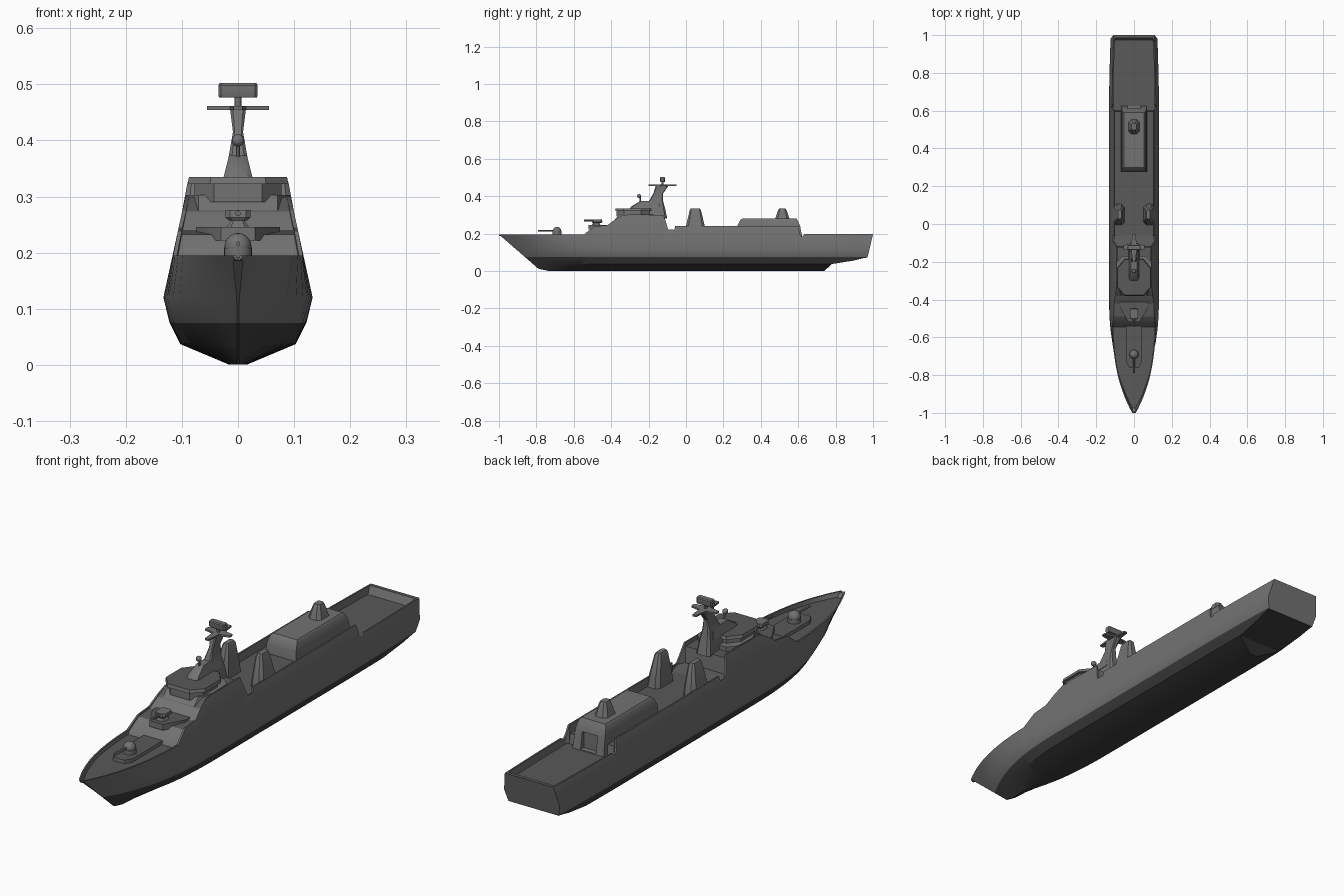
import bpy, bmesh, math
from math import cos, sin, pi

if "Cube" in bpy.data.objects:
    bpy.data.objects.remove(bpy.data.objects["Cube"])


def paint(name, v):
    m = bpy.data.materials.new(name)
    m.diffuse_color = (v, v, v, 1)
    m.use_nodes = True
    m.node_tree.nodes["Principled BSDF"].inputs["Base Color"].default_value = m.diffuse_color
    return m


GREY, DECK, BOTTOM = paint("ship_grey", .17), paint("deck_grey", .1), paint("bottom_black", .045)


def make(name, bm):
    bmesh.ops.remove_doubles(bm, verts=bm.verts, dist=0.00005)
    bmesh.ops.recalc_face_normals(bm, faces=bm.faces)
    me = bpy.data.meshes.new(name)
    bm.to_mesh(me)
    bm.free()
    ob = bpy.data.objects.new(name, me)
    me.materials.append(GREY)
    bpy.context.collection.objects.link(ob)
    return ob


def loft(name, rings):
    """Skin closed rings of equal point count and cap both ends."""
    bm = bmesh.new()
    vs = [[bm.verts.new(p) for p in r] for r in rings]
    n = len(vs[0])
    for a, b in zip(vs, vs[1:]):
        for i in range(n):
            j = (i + 1) % n
            bm.faces.new((a[i], a[j], b[j], b[i]))
    bm.faces.new(vs[0])
    bm.faces.new(vs[-1])
    return make(name, bm)


def sym(half):
    """Mirror a half outline in x into a closed outline."""
    return half + [(-x, *r) for x, *r in reversed(half)]


def chamfered(levels, cx=0, c=0.35):
    """Octagonal rings from (z, y centre, half x, half y)."""
    rings = []
    for z, yc, hx, hy in levels:
        k = c * min(hx, hy)
        half = [(hx - k, -hy), (hx, -hy + k), (hx, hy - k), (hx - k, hy)]
        rings.append([(cx + x, yc + y, z) for x, y in sym(half)])
    return rings


def prism(name, half, z0, z1, grow=1.0):
    """Mirrored plan outline extruded upward."""
    o = sym(half)
    yc = sum(p[1] for p in o) / len(o)
    top = [(x * grow, yc + (y - yc) * grow, z1) for x, y in o]
    return loft(name, [[(x, y, z0) for x, y in o], top])


def rod(name, a, b, r, n=12, axis='z'):
    def p(t, i):
        u, v = r * cos(2 * pi * i / n), r * sin(2 * pi * i / n)
        return (t[0] + u, t[1], t[2] + v) if axis == 'y' else (t[0] + u, t[1] + v, t[2])
    return loft(name, [[p(a, i) for i in range(n)], [p(b, i) for i in range(n)]])


def ball(name, c, r):
    bm = bmesh.new()
    bmesh.ops.create_uvsphere(bm, u_segments=16, v_segments=10, radius=r)
    bmesh.ops.translate(bm, verts=bm.verts, vec=c)
    return make(name, bm)


def interp(pts, v):
    for (a, fa), (b, fb) in zip(pts, pts[1:]):
        if v <= b:
            return fa + (fb - fa) * max(0, (v - a) / (b - a))
    return pts[-1][1]


# Hull with flush superstructure sides: half breadth from section and plan taper
SECTION = [(0, 0.015), (0.037, 0.103), (0.075, 0.122), (0.12, 0.133), (0.34, 0.085)]


def breadth(y, z):
    u = (y + 1 - (0.195 - z) * 1.15) / 0.6 + 0.3 * max(0, min(z, 0.195) - 0.1)
    bow = 1 - (1 - min(max(u, 0), 1)) ** 3
    stern = 1 - 0.07 * max(0, (y - 0.5) / 0.5) ** 2
    return max(0.002, interp(SECTION, z) * bow * stern)


def hull_ring(y, top, deck):
    k = max(0.195 - (y + 1) / 1.15, interp([(0.74, 0.001), (0.78, 0.037), (1, 0.072)], y))
    k = min(k, 0.187)
    half = [(breadth(y, max(z, k)), max(z, k)) for z in (0, 0.037, 0.075, 0.12)]
    half.append((breadth(y, top), top))
    d = max(deck, k + 0.003)
    inner = max(0.002, breadth(y, top) - 0.007)
    half += [(inner, top), (max(0.001, min(inner, breadth(y, d) - 0.004)), d)]
    slant = 0.03 if y > 0.95 else 0
    return [(x, y - slant * max(0, 0.195 - z) / 0.125, z) for x, z in sym(half)]


stations = [(y, 0.195, 0.178) for y in
            (-1, -.99, -.975, -.95, -.914, -.89, -.862, -.84, -.818, -.79, -.74, -.68, -.62, -.57)]
stations += [
    (-.545, .195, .178), (-.54, .2, .19), (-.49, .238, .232), (-.42, .245, .24),
    (-.38, .275, .273), (-.335, .3, .299), (-.2, .3, .299), (-.198, .3, .285),
    (-.122, .3, .285), (-.12, .3, .22), (-.095, .222, .218), (-.062, .22, .205),
    (-.058, .24, .205), (.2, .24, .205), (.596, .24, .205), (.6, .24, .165),
    (.608, .2, .165), (.62, .183, .165), (.635, .197, .165), (.7, .197, .165),
    (.74, .197, .165), (.78, .197, .165), (.9, .197, .165), (.98, .197, .165),
    (.985, .197, .197), (1, .197, .197)]
hull = loft("hull", [hull_ring(*s) for s in stations])

# Dark bottom below the waterline, darker decks
hull.data.materials.append(DECK)
hull.data.materials.append(BOTTOM)
for f in hull.data.polygons:
    if max(hull.data.vertices[i].co.z for i in f.vertices) < 0.0765:
        f.material_index = 2
    elif f.normal.z > 0.8:
        f.material_index = 1

# Foredeck gun on its platform
platform = prism("gun_platform", [(.025, -.76), (.042, -.73), (.042, -.54)], .165, .192)
rod("fore_turret_base", (0, -.69, .188), (0, -.69, .208), .025, 20)
ball("fore_turret", (0, -.69, .211), .024)
rod("fore_barrel", (0, -.79, .216), (0, -.69, .216), .004, axis='y')

# Upper gun with flared shield deck
gun_deck = prism("upper_gun_deck", [(.03, -.52), (.075, -.44), (.075, -.41)], .222, .246)
loft("upper_gun_pedestal", chamfered([(.235, -.48, .026, .028), (.26, -.48, .01, .015)]))
loft("upper_gun_mount", chamfered([(.257, -.475, .016, .024), (.263, -.475, .022, .028),
                                   (.276, -.475, .022, .026)]))
rod("upper_barrel", (0, -.545, .27), (0, -.47, .27), .005, axis='y')

# Bridge: recessed windows under an overhanging roof
plan = [(.05, -.38), (.09, -.335), (.09, -.235), (.05, -.185)]
prism("bridge_windows", [(x * .86, y * .9 - .029) for x, y in plan], .29, .326)
roof = prism("bridge_roof", plan, .322, .335, .97)
loft("bridge_sill", [[(x, y, z) for x, y in sym([(.07, f), (.093, f + .06), (.09, -.2), (.06, -.17)])]
                     for z, f in ((.275, -.38), (.303, -.352))])
loft("bridge_top_house", chamfered([(.333, -.215, .026, .085), (.345, -.213, .023, .08),
                                    (.373, -.195, .016, .05)]))
rod("sensor_post", (0, -.245, .35), (0, -.245, .398), .004)
ball("sensor_ball", (0, -.25, .4), .011)

# Mast, star-shaped yard and radar
loft("mast", chamfered([(.28, -.155, .031, .055), (.335, -.158, .024, .046),
                        (.375, -.16, .016, .037), (.415, -.148, .009, .026),
                        (.455, -.128, .014, .034)]))
prism("mast_yard", [(.008, -.2), (.014, -.14), (.055, -.132), (.055, -.112),
                    (.014, -.105), (.008, -.052)], .454, .461)
rod("radar_post", (0, -.125, .458), (0, -.125, .48), .006)
loft("radar", chamfered([(.476, -.125, .033, .011), (.48, -.125, .035, .013),
                         (.498, -.125, .035, .013), (.502, -.125, .033, .01)]))

# Twin funnels leaning inward with the hull sides
for s, side in ((1, "right"), (-1, "left")):
    rings = []
    for z, x0, x1, hy in ((.2, .05, .112, .056), (.245, .053, .105, .049),
                          (.325, .061, .09, .03), (.335, .066, .086, .023)):
        rings += chamfered([(z, .05, (x1 - x0) / 2, hy)], s * (x0 + x1) / 2, .5)
    loft(side + "_funnel", rings)

# Hangar with sloped ends and a recessed door
hangar = loft("hangar", [[(x, y, z) for x, y in sym([(w, f), (w, r)])]
                         for z, w, f, r in ((.16, .07, .275, .625), (.242, .066, .275, .61),
                                            (.272, .06, .29, .596), (.28, .053, .3, .59))])
cutter = prism("door_cutter", [(.034, .602), (.034, .65)], .168, .235)
cutter.hide_render = True
cutter.hide_viewport = True
cut = hangar.modifiers.new("door", 'BOOLEAN')
cut.object, cut.operation, cut.solver = cutter, 'DIFFERENCE', 'EXACT'

# Sensor tower on the hangar roof
loft("aft_tower", chamfered([(.275, .515, .03, .04), (.322, .515, .018, .024),
                             (.334, .515, .013, .017)], c=.5))

# Deck paint on the flat tops
for ob in (platform, gun_deck, roof):
    ob.data.materials.append(DECK)
    for f in ob.data.polygons:
        f.material_index = int(f.normal.z > 0.9)

# Smooth shading with sharp creases kept
for ob in bpy.data.objects:
    if ob != cutter:
        ob.select_set(True)
        bpy.context.view_layer.objects.active = ob
bpy.ops.object.shade_smooth_by_angle(angle=math.radians(30))
